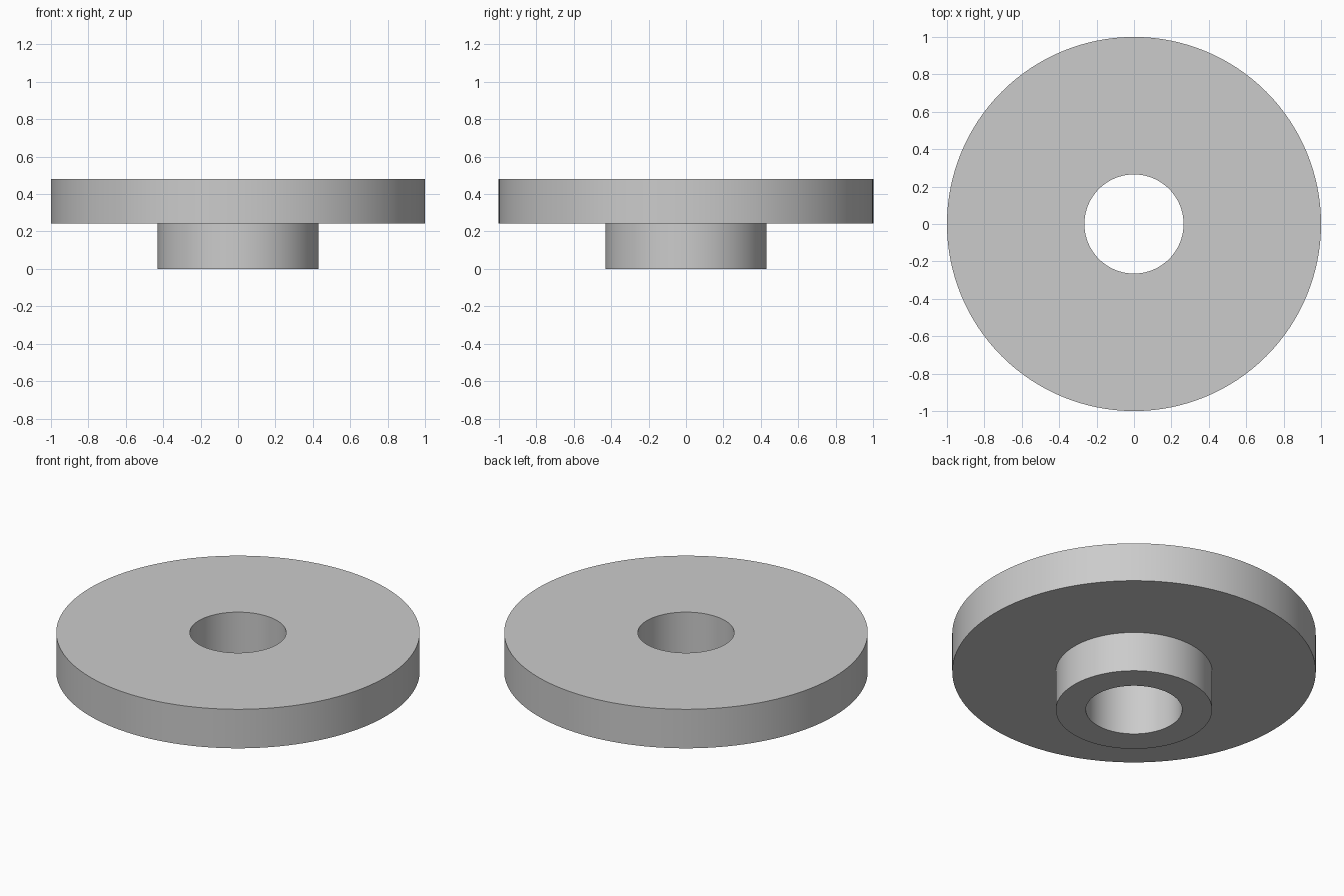
import bpy
import bmesh
import math

SEGMENTS = 128
BORE, HUB, RIM = 0.265, 0.43, 1.0
SHOULDER, TOP = 0.243, 0.48

cube = bpy.data.objects.get("Cube")
if cube:
    bpy.data.objects.remove(cube, do_unlink=True)

# Plain grey material
grey = bpy.data.materials.new("light_grey")
grey.use_nodes = True
colour = (0.6, 0.6, 0.6, 1)
grey.diffuse_color = colour
grey.node_tree.nodes["Principled BSDF"].inputs["Base Color"].default_value = colour


def lathe(name, profile):
    """Revolve a closed (radius, height) profile around the z axis."""
    bm = bmesh.new()
    verts = [bm.verts.new((r, 0, z)) for r, z in profile]
    edges = [bm.edges.new((v, verts[(i + 1) % len(verts)])) for i, v in enumerate(verts)]
    bmesh.ops.spin(bm, geom=verts + edges, cent=(0, 0, 0), axis=(0, 0, 1),
                   angle=math.tau, steps=SEGMENTS, use_merge=True)
    bmesh.ops.remove_doubles(bm, verts=bm.verts, dist=0.0001)
    bmesh.ops.recalc_face_normals(bm, faces=bm.faces)
    mesh = bpy.data.meshes.new(name)
    bm.to_mesh(mesh)
    bm.free()
    mesh.materials.append(grey)
    obj = bpy.data.objects.new(name, mesh)
    bpy.context.collection.objects.link(obj)
    bpy.ops.object.select_all(action="DESELECT")
    obj.select_set(True)
    bpy.context.view_layer.objects.active = obj
    bpy.ops.object.shade_smooth_by_angle(angle=math.radians(30))
    return obj


# Wide disc with a stepped hub below and a bore right through
lathe("flanged_bushing", [(BORE, 0), (HUB, 0), (HUB, SHOULDER),
                          (RIM, SHOULDER), (RIM, TOP), (BORE, TOP)])
